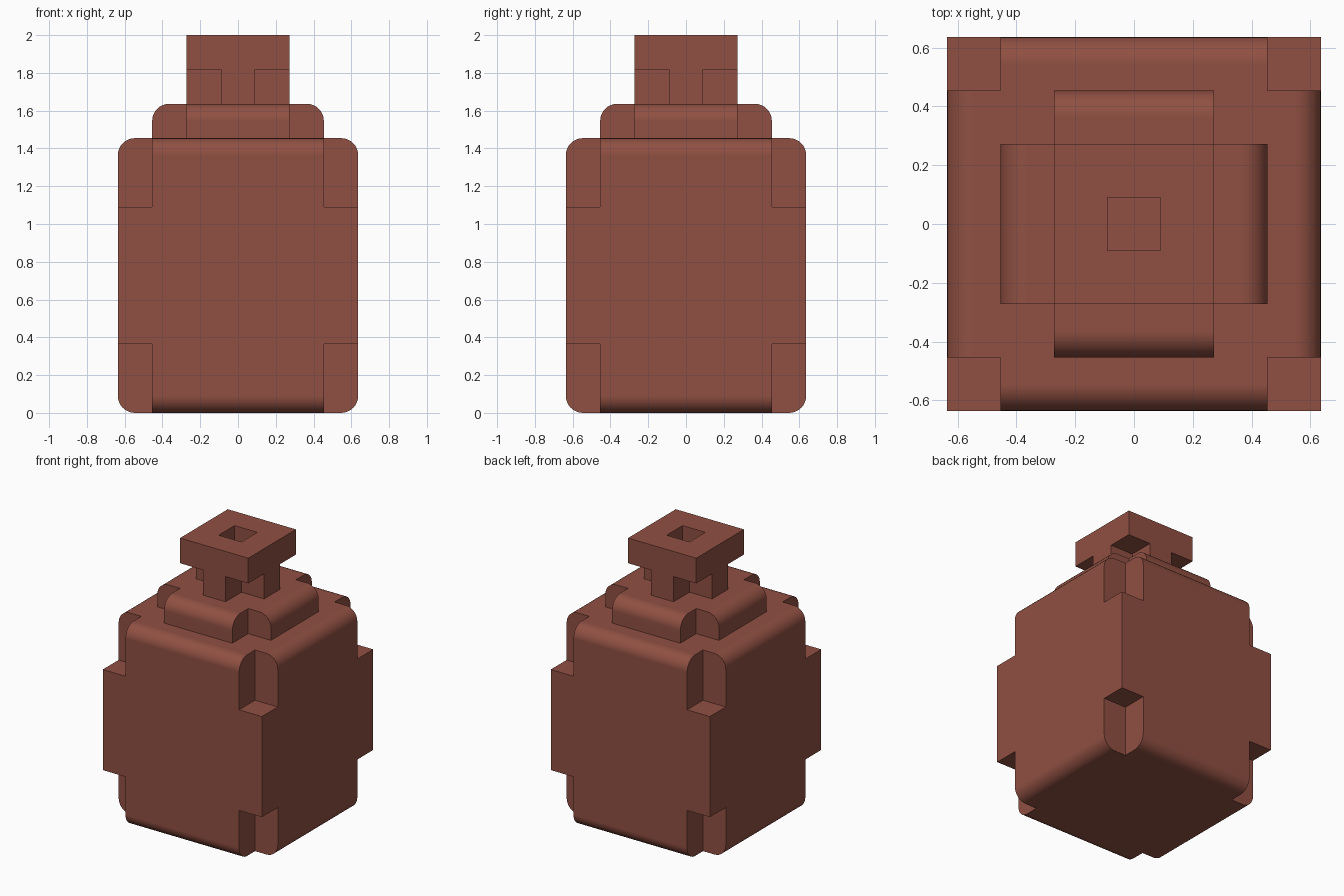
import bpy, bmesh, math
from mathutils import Matrix, Vector

if "Cube" in bpy.data.objects:
    bpy.data.objects.remove(bpy.data.objects["Cube"])

U = 2 / 22  # the whole model sits on a 22-unit-high grid

mat = bpy.data.materials.new("clay_red")
mat.diffuse_color = (0.28, 0.08, 0.055, 1)
mat.use_nodes = True
mat.node_tree.nodes["Principled BSDF"].inputs["Base Color"].default_value = mat.diffuse_color


def add_box(bm, lo, hi):
    lo, hi = Vector(lo) * U, Vector(hi) * U
    size = hi - lo
    m = Matrix.Translation((lo + hi) / 2) @ Matrix.Diagonal((*size, 1))
    bmesh.ops.create_cube(bm, size=1, matrix=m)


def make_object(name, bm):
    me = bpy.data.meshes.new(name)
    bm.to_mesh(me)
    bm.free()
    ob = bpy.data.objects.new(name, me)
    bpy.context.collection.objects.link(ob)
    return ob


def notched_block(name, half, z0, z1, inner, notch_spans, rounded=()):
    """Square block, chosen horizontal rims rounded, vertical corners notched."""
    bm = bmesh.new()
    add_box(bm, (-half, -half, z0), (half, half, z1))
    rims = [e for e in bm.edges
            if any(all(abs(v.co.z - z * U) < 1e-5 for v in e.verts) for z in rounded)]
    if rims:
        bmesh.ops.bevel(bm, geom=rims, offset=U, segments=8, profile=0.5,
                        affect='EDGES', clamp_overlap=False)
    ob = make_object(name, bm)

    # corner cutters
    bm = bmesh.new()
    for sx in (-1, 1):
        for sy in (-1, 1):
            for a, b in notch_spans:
                xs = sorted((sx * inner, sx * (half + 1)))
                ys = sorted((sy * inner, sy * (half + 1)))
                add_box(bm, (xs[0], ys[0], a), (xs[1], ys[1], b))
    cut(ob, make_object("cutter", bm))
    return ob


def cut(ob, cutter):
    cutter.hide_render = True
    mod = ob.modifiers.new("notches", 'BOOLEAN')
    mod.operation = 'DIFFERENCE'
    mod.solver = 'EXACT'
    mod.object = cutter
    bpy.ops.object.select_all(action='DESELECT')
    bpy.context.view_layer.objects.active = ob
    ob.select_set(True)
    bpy.ops.object.modifier_apply(modifier=mod.name)
    bpy.data.objects.remove(cutter)


# bottle body, shoulder and plus-shaped neck
body = notched_block("body", 7, 0, 16, 5, [(-1, 4), (12, 17)], rounded=(0, 16))
shoulder = notched_block("shoulder", 5, 16, 18, 3, [(15, 19)], rounded=(18,))
neck = notched_block("neck", 3, 18, 20, 1, [(17, 21)])

# square lip with a hole in the middle
bm = bmesh.new()
add_box(bm, (-3, -3, 20), (3, 3, 22))
lip = make_object("lip", bm)
bm = bmesh.new()
add_box(bm, (-1, -1, 19), (1, 1, 23))
cut(lip, make_object("cutter", bm))

for ob in (body, shoulder, neck, lip):
    ob.data.materials.clear()
    ob.data.materials.append(mat)
    bpy.ops.object.select_all(action='DESELECT')
    bpy.context.view_layer.objects.active = ob
    ob.select_set(True)
    bpy.ops.object.shade_smooth_by_angle(angle=math.radians(30))
    wn = ob.modifiers.new("even_shading", 'WEIGHTED_NORMAL')
    wn.keep_sharp = True
